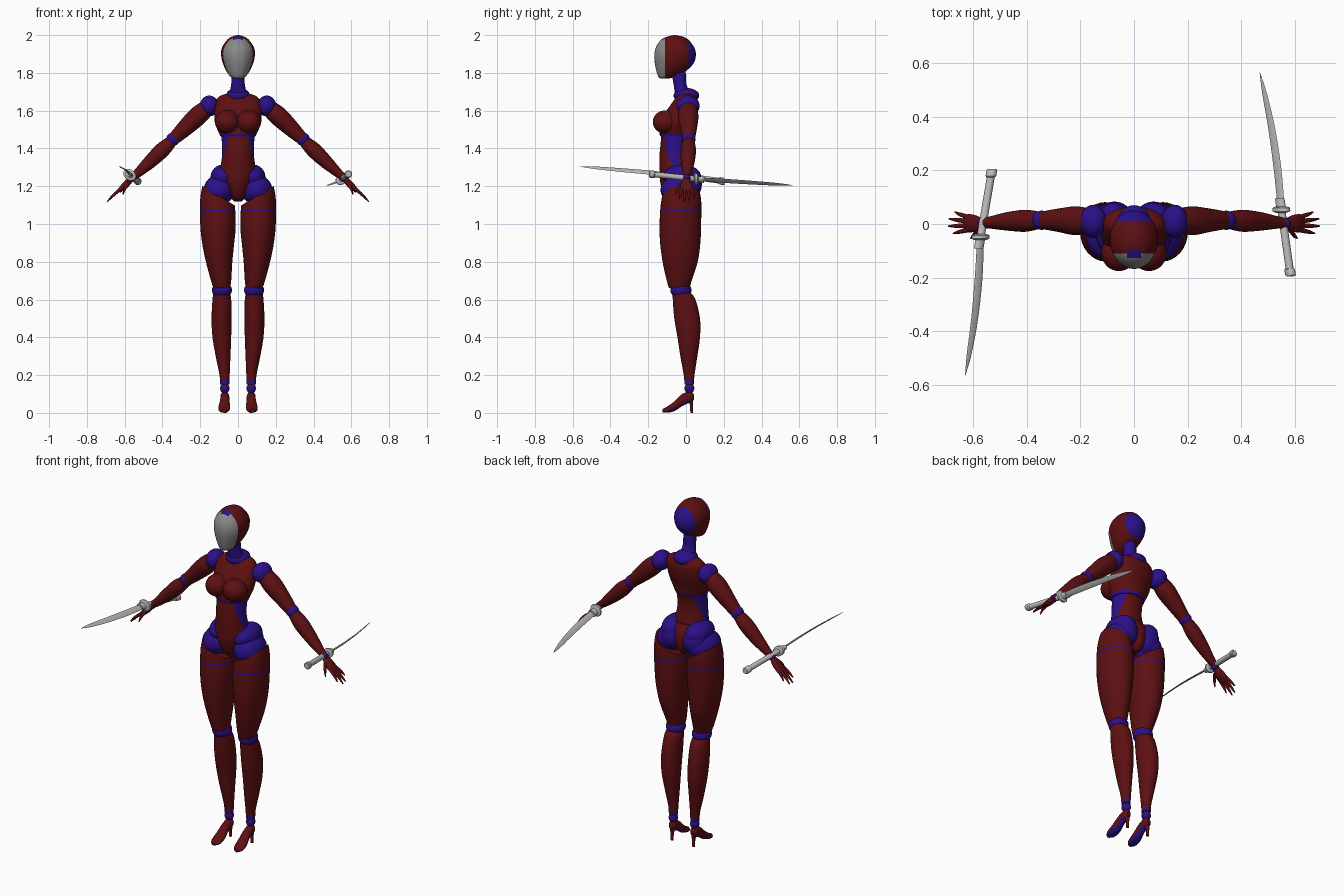
import bpy, bmesh, math
from mathutils import Vector as V, Matrix

cube = bpy.data.objects.get("Cube")
if cube:
    bpy.data.objects.remove(cube)


def material(name, rgb):
    m = bpy.data.materials.new(name)
    m.use_nodes = True
    m.diffuse_color = (*rgb, 1)
    m.node_tree.nodes["Principled BSDF"].inputs["Base Color"].default_value = (*rgb, 1)
    return m


RED = material("dark red", (.11, .005, .006))
BLUE = material("deep blue", (.025, .005, .25))
GREY = material("mask grey", (.25, .25, .25))
STEEL = material("steel", (.5, .5, .5))
X, Y, Z = V((1, 0, 0)), V((0, 1, 0)), V((0, 0, 1))
parts = []


def finish(name, bm, mats):
    bmesh.ops.recalc_face_normals(bm, faces=bm.faces)
    mesh = bpy.data.meshes.new(name)
    bm.to_mesh(mesh)
    bm.free()
    for m in mats:
        mesh.materials.append(m)
    ob = bpy.data.objects.new(name, mesh)
    bpy.context.collection.objects.link(ob)
    parts.append(ob)
    return ob


def smooth_rows(rows, steps):
    """Catmull-Rom interpolation through rows of numbers."""
    out = []
    for i in range(len(rows) - 1):
        a, b, c, d = (rows[max(0, min(len(rows) - 1, i + k))] for k in (-1, 0, 1, 2))
        for j in range(steps):
            t = j / steps
            out.append([q + t * ((r - p) + t * (2 * p - 5 * q + 4 * r - s
                        + t * (3 * (q - r) + s - p))) / 2 for p, q, r, s in zip(a, b, c, d)])
    return out + [list(rows[-1])]


def loft(name, rows, mats, u=X, v=Y, side=1, n=32, steps=5):
    """Skin elliptical sections given as x, y, z, radius along u, radius along v."""
    bm = bmesh.new()
    rings = []
    for x, y, z, ru, rv in smooth_rows(rows, steps):
        ring = []
        for k in range(n):
            a = math.tau * k / n
            p = V((x, y, z)) + u * ru * math.cos(a) + v * rv * math.sin(a)
            ring.append(bm.verts.new((p.x * side, p.y, p.z)))
        rings.append(ring)
    for a, b in zip(rings, rings[1:]):
        for k in range(n):
            bm.faces.new((a[k - 1], a[k], b[k], b[k - 1]))
    bm.faces.new(rings[0])
    bm.faces.new(rings[-1])
    return finish(name, bm, mats)


def stack(name, rows, mats, side=1):
    """Upright loft from rows of z, x min, x max, y min, y max."""
    return loft(name, [((a + b) / 2, (c + d) / 2, z, (b - a) / 2, (d - c) / 2)
                       for z, a, b, c, d in rows], mats, side=side)


def centred(name, rows, mats):
    return stack(name, [(z, -r, r, a, b) for z, r, a, b in rows], mats)


def ball(name, centre, radii, mat, side=1):
    bm = bmesh.new()
    bmesh.ops.create_uvsphere(bm, u_segments=28, v_segments=16, radius=1)
    bm.transform(Matrix.Translation((centre[0] * side, *centre[1:])) @ Matrix.Diagonal((*radii, 1)))
    return finish(name, bm, [mat])


def paint(ob, planes, rule):
    """Cut clean colour edges along planes, then colour faces by rule."""
    bm = bmesh.new()
    bm.from_mesh(ob.data)
    for co, no in planes:
        bmesh.ops.bisect_plane(bm, geom=bm.verts[:] + bm.edges[:] + bm.faces[:],
                               plane_co=co, plane_no=no)
    bm.normal_update()
    for f in bm.faces:
        f.material_index = int(rule(f.calc_center_median(), f.normal))
    bm.to_mesh(ob.data)
    bm.free()


def slants(x, z, slope):
    return [((s * x, 0, z), (s, 0, -slope)) for s in (1, -1)]


# Head with mask, forehead mark and rear disc
head = centred("head", [(2, .004, -.065, -.055), (1.99, .037, -.105, -.01), (1.97, .062, -.138, .018),
                        (1.93, .086, -.161, .046), (1.89, .089, -.168, .052), (1.85, .08, -.165, .04),
                        (1.81, .062, -.157, 0), (1.78, .04, -.147, -.06), (1.77, .02, -.135, -.09)],
               [RED, GREY, BLUE])


def head_rule(c, n):
    if c.z > 1.95 and abs(c.x) < .026 and -.127 < c.y < -.095:
        return 2
    return 1 if c.y < -.11 else 2 if c.y > .012 else 0


paint(head, [((0, y, 0), Y) for y in (-.127, -.11, -.095, .012)] + slants(.026, 0, 0), head_rule)

# Neck and collar
centred("neck", [(1.84, .032, -.085, -.005), (1.78, .035, -.073, 0), (1.74, .036, -.066, .002),
                 (1.7, .044, -.06, .02), (1.65, .06, -.05, .045)], [BLUE])
ball("collar", (0, .002, 1.68), (.064, .068, .04), BLUE)

# Torso
chest = centred("chest", [(1.69, .06, -.035, .04), (1.675, .1, -.05, .055), (1.64, .122, -.075, .065),
                          (1.58, .125, -.115, .06), (1.53, .121, -.135, .045), (1.48, .1, -.14, .035),
                          (1.462, .093, -.135, .03)], [RED, BLUE])
paint(chest, [((0, 0, 1.477), Z)], lambda c, n: c.z < 1.477)
abdomen = centred("abdomen", [(1.47, .088, -.13, .025), (1.42, .085, -.135, .015), (1.37, .084, -.14, .015),
                              (1.32, .09, -.141, .025), (1.27, .1, -.138, .04)], [RED, BLUE])
paint(abdomen, slants(.055, 1.45, -.25), lambda c, n: abs(c.x) > .055 + .25 * (1.45 - c.z))
pelvis = centred("pelvis", [(1.3, .085, -.137, .04), (1.25, .09, -.139, .065), (1.2, .072, -.132, .07),
                            (1.15, .047, -.11, .06), (1.12, .022, -.075, .03)], [RED, BLUE])
paint(pelvis, slants(.03, 1.13, .37), lambda c, n: abs(c.x) > .03 + .37 * (c.z - 1.13))

for side, tag in ((1, "left_"), (-1, "right_")):
    # Bust, hips and seat
    ball(tag + "bust", (.056, -.107, 1.54), (.066, .069, .062), RED, side)
    ball(tag + "hip", (.077, -.02, 1.25), (.068, .1, .065), BLUE, side)
    ball(tag + "buttock", (.073, .01, 1.21), (.072, .074, .085), BLUE, side)
    ball(tag + "hip_joint", (.1, -.03, 1.18), (.082, .105, .08), BLUE, side)

    # Thigh with slanted top and stripe
    thigh = stack(tag + "thigh", [(1.22, .06, .185, -.1, .06), (1.13, .022, .2, -.13, .08),
                                  (1, .012, .2, -.14, .08), (.9, .02, .19, -.137, .076),
                                  (.8, .03, .17, -.124, .062), (.7, .036, .143, -.102, .03),
                                  (.66, .042, .13, -.09, .02)], [RED, BLUE], side)
    bm = bmesh.new()
    bm.from_mesh(thigh.data)
    cut = bmesh.ops.bisect_plane(bm, geom=bm.verts[:] + bm.edges[:] + bm.faces[:], clear_outer=True,
                                 plane_co=(side * .02, 0, 1.1), plane_no=(-side * .6, 0, 1))
    bmesh.ops.holes_fill(bm, edges=[e for e in cut["geom_cut"] if isinstance(e, bmesh.types.BMEdge)])
    bm.to_mesh(thigh.data)
    bm.free()
    paint(thigh, [((0, 0, z), Z) for z in (1.066, 1.076)], lambda c, n: 1.066 < c.z < 1.076)

    # Knee, shin and ankle
    ball(tag + "knee", (.085, -.027, .65), (.053, .056, .043), BLUE, side)
    shin = stack(tag + "shin", [(.64, .045, .13, -.07, .02), (.6, .036, .135, -.07, .05),
                                (.5, .035, .14, -.062, .074), (.4, .036, .135, -.045, .074),
                                (.3, .04, .118, -.03, .06), (.2, .044, .098, -.012, .045),
                                (.15, .046, .095, -.008, .042)], [RED, BLUE], side)
    paint(shin, [((0, 0, z), Z) for z in (.158, .172)], lambda c, n: .158 < c.z < .172)
    ball(tag + "ankle", (.07, .018, .13), (.025, .026, .028), BLUE, side)

    # High heeled shoe
    shoe = loft(tag + "shoe", [(.07, .042, .082, .01, .014), (.07, .025, .085, .023, .028),
                               (.07, -.02, .068, .024, .032), (.072, -.06, .036, .03, .026),
                               (.074, -.1, .017, .029, .016), (.075, -.124, .012, .012, .009)],
                [RED, BLUE], X, Z, side)
    paint(shoe, [], lambda c, n: n.z < -.5)
    loft(tag + "heel", [(.07, .024, .075, .017, .014), (.07, .029, .04, .01, .009),
                        (.07, .03, 0, .008, .007)], [RED], side=side, n=16)

    # Arm
    across = V((1, 0, 1)).normalized()
    ball(tag + "shoulder", (.152, .01, 1.625), (.05, .062, .055), BLUE, side)
    loft(tag + "upper_arm", [(.165, .012, 1.615, .044, .044), (.215, .012, 1.57, .054, .051),
                             (.28, .014, 1.508, .044, .044), (.335, .014, 1.455, .034, .034)],
         [RED], Y, across, side)
    ball(tag + "elbow", (.345, .014, 1.448), (.036, .036, .036), BLUE, side)
    loft(tag + "forearm", [(.355, .014, 1.435, .032, .032), (.405, .012, 1.388, .041, .041),
                           (.47, .01, 1.325, .035, .035), (.53, .006, 1.27, .024, .024),
                           (.555, .004, 1.25, .02, .02)], [RED], Y, across, side)
    ball(tag + "wrist", (.563, .003, 1.243), (.021, .021, .021), BLUE, side)

    # Hand
    loft(tag + "palm", [(.565, .002, 1.24, .016, .014), (.59, .002, 1.213, .03, .018),
                        (.615, .003, 1.188, .034, .015), (.632, .004, 1.172, .03, .01)],
         [RED], Y, across, side, n=20)
    for finger, y0, x1, y1 in (("index", -.022, .675, -.035), ("middle", -.006, .693, -.008),
                               ("ring", .01, .69, .019), ("little", .025, .668, .044)):
        z1 = 1.81 - x1
        loft(tag + finger + "_finger", [(.615, y0, 1.19, .009, .009),
                                        ((.625 + x1) / 2, (y0 + y1) / 2, (1.19 + z1) / 2, .008, .008),
                                        (x1, y1, z1, .003, .003)], [RED], Y, across, side, n=10, steps=3)
    loft(tag + "thumb", [(.58, -.018, 1.22, .01, .01), (.598, -.042, 1.19, .009, .009),
                         (.61, -.053, 1.155, .003, .003)], [RED], Y, across, side, n=10, steps=3)


def sword(tag, pommel, guard, tip, width):
    """Curved blade, round guard and grip strung between three points."""
    p, g, t = V(pommel), V(guard), V(tip)
    w = V(width).normalized()
    thin = w.cross((t - g).normalized())

    def piece(name, a, b, stations, n=20):
        rows = []
        for f, ru, rv in stations:
            c = a.lerp(b, f) + X * (.012 * math.sin(math.pi * f) if name == "blade" else 0)
            rows.append((*c, ru, rv))
        loft(tag + name, rows, [STEEL], w, thin, n=n, steps=4 if name == "blade" else 1)

    piece("blade", g, t, [(0, .016, .005), (.3, .018, .005), (.6, .016, .004),
                          (.85, .011, .003), (1, .001, .001)], 4)
    piece("grip", p, g, [(0, .015, .015), (1, .015, .015)])
    piece("pommel", p, g, [(0, .016, .016), (.02, .02, .02), (.1, .02, .02), (.12, .015, .015)])
    piece("guard", p, g, [(.95, .024, .02), (.97, .036, .028), (1.02, .036, .028), (1.04, .024, .02)])
    piece("collar", p, g, [(1.04, .02, .014), (1.16, .02, .014)])


sword("left_sword_", (.585, -.195, 1.265), (.55, .055, 1.238), (.47, .565, 1.205), (.8, 0, .6))
sword("right_sword_", (-.53, .205, 1.225), (-.573, -.05, 1.26), (-.63, -.565, 1.305), (-.8, 0, .6))

# Smooth shading with sharp creases kept
bpy.ops.object.select_all(action="DESELECT")
for ob in parts:
    ob.select_set(True)
bpy.context.view_layer.objects.active = parts[0]
bpy.ops.object.shade_smooth_by_angle(angle=math.radians(40))
